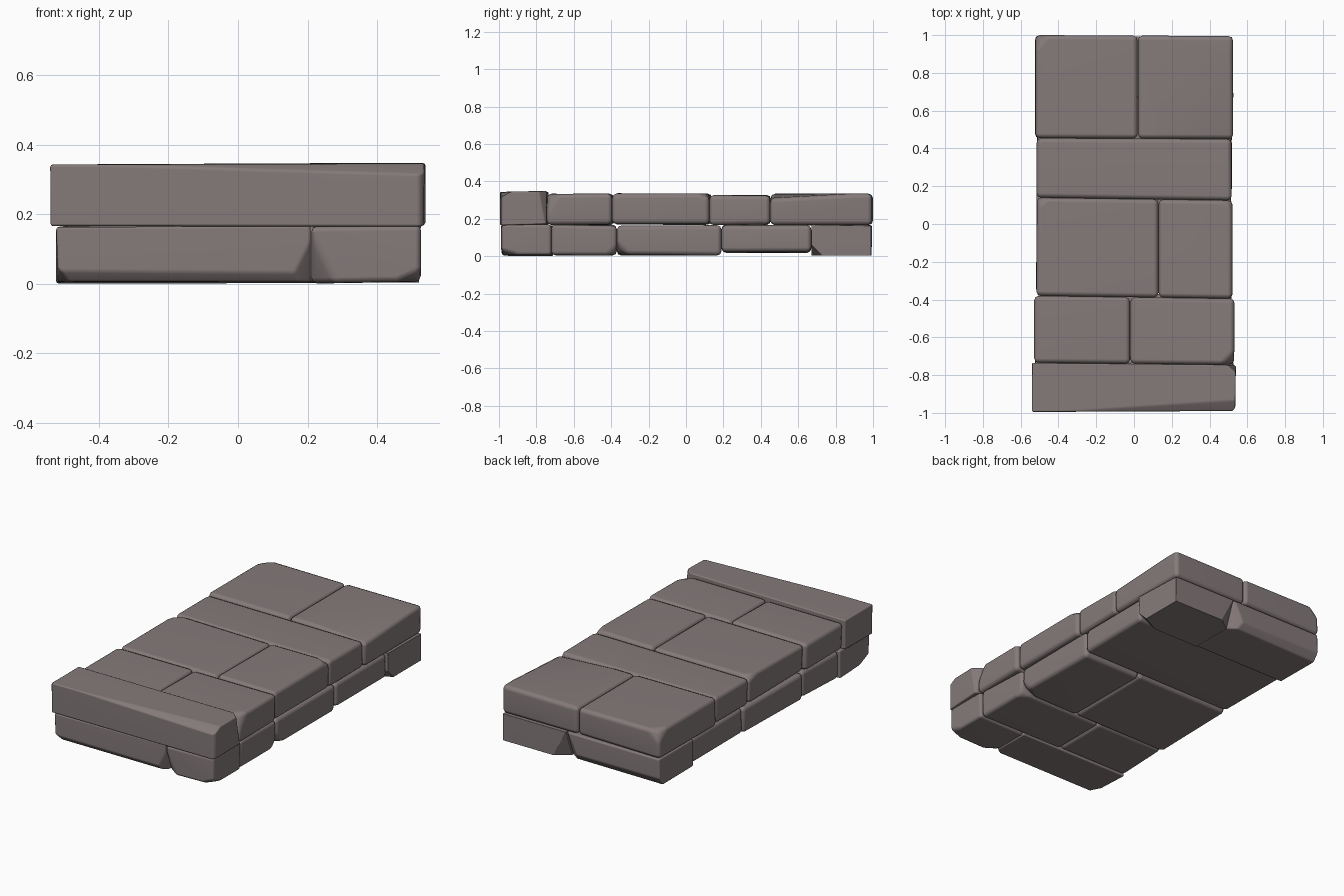
import bpy, bmesh, random
from mathutils import Vector

if "Cube" in bpy.data.objects:
    bpy.data.objects.remove(bpy.data.objects["Cube"])

random.seed(4)
stone = bpy.data.materials.new("grey brown stone")
stone.diffuse_color = (0.235, 0.195, 0.195, 1)
stone.use_nodes = True
stone.node_tree.nodes["Principled BSDF"].inputs["Base Color"].default_value = stone.diffuse_color


def block(name, x0, x1, seam0, seam1, z0, z1, chips=(), bevel=0.024):
    """Worn block between two slightly skewed seams; chips = (point, normal) cuts."""
    def y_at(seam, x):
        t = (x + 0.52) / 1.04
        return seam[0] * (1 - t) + seam[1] * t
    bm = bmesh.new()
    bmesh.ops.create_cube(bm, size=1)
    for v in bm.verts:
        x = x1 if v.co.x > 0 else x0
        y = y_at(seam1 if v.co.y > 0 else seam0, x)
        z = z1 if v.co.z > 0 else z0
        j = random.uniform(-0.004, 0.004)
        v.co = (x + (j if abs(x) > 0.4 else 0), y, z + j)
    # knock off chipped corners and edges
    for point, normal in chips:
        cut = bmesh.ops.bisect_plane(bm, geom=bm.verts[:] + bm.edges[:] + bm.faces[:],
                                     plane_co=Vector(point), plane_no=Vector(normal),
                                     clear_outer=True)
        edges = [e for e in cut["geom_cut"] if isinstance(e, bmesh.types.BMEdge)]
        if edges:
            bmesh.ops.contextual_create(bm, geom=edges)
    bmesh.ops.recalc_face_normals(bm, faces=bm.faces)
    me = bpy.data.meshes.new(name)
    bm.to_mesh(me)
    bm.free()
    me.materials.append(stone)
    ob = bpy.data.objects.new(name, me)
    bpy.context.collection.objects.link(ob)
    # rounded worn edges
    mod = ob.modifiers.new("worn edges", "BEVEL")
    mod.width = bevel
    mod.segments = 2
    mod.limit_method = "ANGLE"
    mod.angle_limit = 0.5
    ob.modifiers.new("smooth faces", "WEIGHTED_NORMAL").keep_sharp = True
    for p in me.polygons:
        p.use_smooth = True
    return ob


# upper course: (left x, right x, front seam, back seam, top, joint x or None)
T = [(-0.995, -0.99), (-0.735, -0.745), (-0.38, -0.395), (0.14, 0.125), (0.455, 0.45), (1, 0.995)]
upper = [
    (-0.537, 0.537, 0.346, None),
    (-0.527, 0.53, 0.332, -0.02),
    (-0.515, 0.519, 0.334, 0.13),
    (-0.515, 0.519, 0.328, None),
    (-0.522, 0.524, 0.334, 0.02),
]
upper_chips = {
    "upper_0": [((0.5, -0.75, 0.34), (0.7, 0.8, 0.15)), ((0.53, -0.98, 0.3), (0.8, -0.7, 0)),
                ((0, -0.985, 0.335), (0.03, -0.5, 0.9))],
    "upper_1_right": [((0.49, -0.73, 0.32), (0.8, -0.8, 0.5))],
    "upper_2_left": [((-0.5, 0.1, 0.325), (-0.3, 0.3, 0.9))],
    "upper_2_right": [((0.5, 0.09, 0.33), (0.25, 0.3, 0.9))],
    "upper_4_right": [((0.31, 0.66, 0.334), (0.06, -0.055, 1))],
    "upper_4_left": [((-0.5, 0.96, 0.325), (-0.6, 0.5, 0.6))],
}

# lower course: more broken, with notches along the ground edge
B = [(-0.99, -0.985), (-0.71, -0.72), (-0.37, -0.37), (0.19, 0.19), (0.67, 0.67), (0.995, 0.99)]
lower = [
    (-0.52, 0.523, 0.004, 0.21),
    (-0.515, 0.518, 0.006, -0.05),
    (-0.515, 0.515, 0.007, 0.12),
    (-0.512, 0.515, 0.02, None),
    (-0.518, 0.523, 0.006, 0.1),
]
lower_chips = {
    "lower_0_left": [((-0.25, -0.985, 0.03), (0, -0.8, -0.6)), ((0.18, -0.98, 0.05), (0.6, -0.8, -0.3)),
                     ((-0.5, -0.97, 0.02), (-0.6, -0.3, -0.7))],
    "lower_0_right": [((0.25, -0.98, 0.05), (-0.6, -0.8, -0.3)), ((0.5, -0.97, 0.02), (0.4, -0.3, -0.9))],
    "lower_1_right": [((0.5, -0.39, 0.02), (0.5, 0.6, -0.6))],
    "lower_2_right": [((0.5, -0.33, 0.02), (0.4, -0.6, -0.6))],
    "lower_4_right": [((0.13, 0.97, 0.05), (-0.6, 0.8, -0.3)), ((0.5, 0.7, 0.02), (0.3, -0.6, -0.6))],
    "lower_4_left": [((0.06, 0.97, 0.05), (0.6, 0.8, -0.3)), ((-0.2, 0.98, 0.03), (0, 0.8, -0.6))],
}


def course(prefix, rows, seams, chips, z_range):
    gap = 0.001
    for i, (x0, x1, z, joint) in enumerate(rows):
        z0, z1 = z_range(z)
        spans = [("", x0, x1)] if joint is None else [("_left", x0, joint - gap), ("_right", joint + gap, x1)]
        for suffix, a, b in spans:
            key = f"{prefix}_{i}{suffix}"
            block(key + "_block", a, b, seams[i], seams[i + 1], z0, z1, chips.get(key, ()))


course("upper", upper, T, upper_chips, lambda z: (0.168, z))
course("lower", lower, B, lower_chips, lambda z: (z, 0.166))
